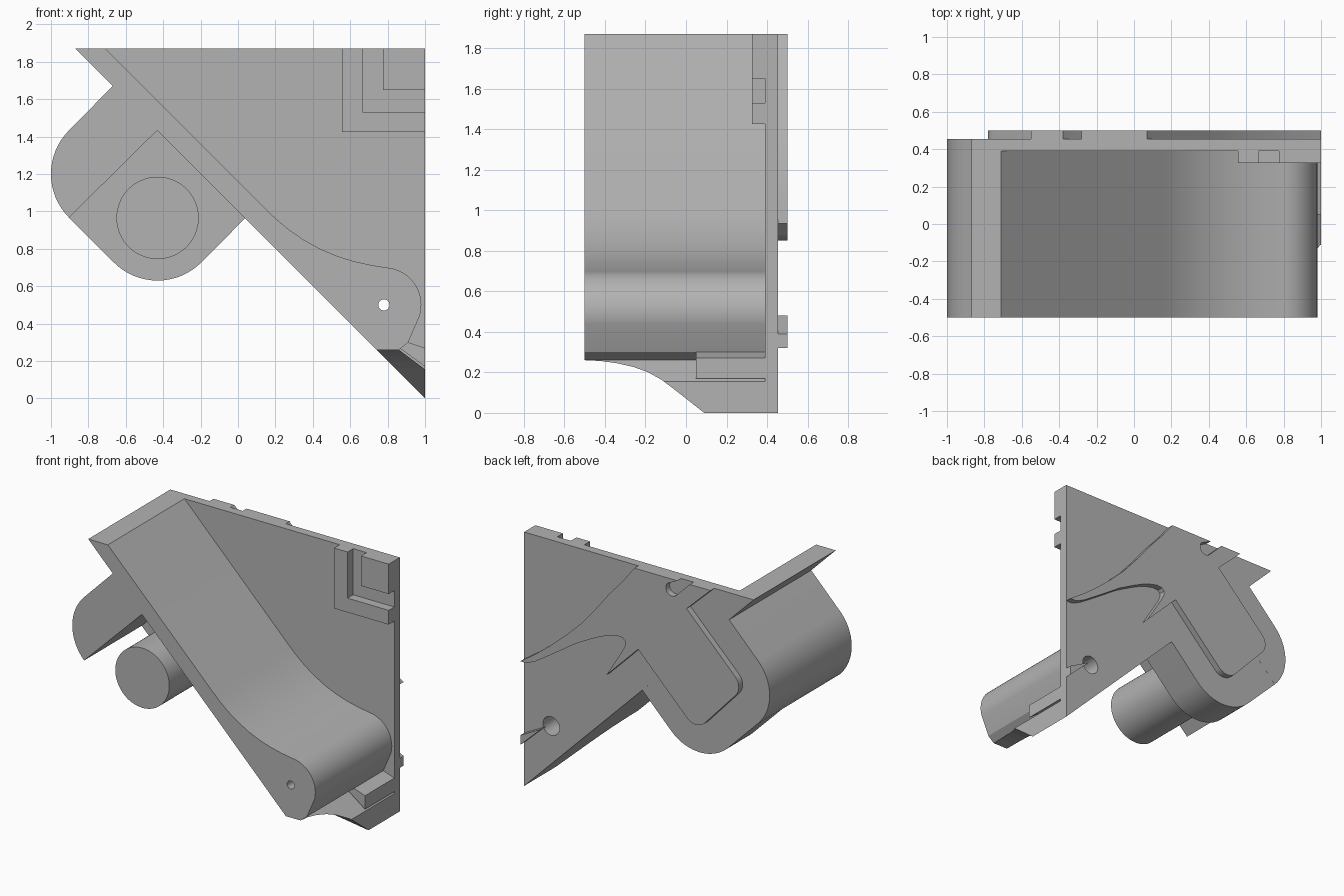
import bpy, bmesh, math

if "Cube" in bpy.data.objects:
    bpy.data.objects.remove(bpy.data.objects["Cube"], do_unlink=True)

grey = bpy.data.materials.new("plain_grey")
grey.use_nodes = True
colour = (0.45, 0.45, 0.45, 1)
grey.diffuse_color = colour
grey.node_tree.nodes["Principled BSDF"].inputs["Base Color"].default_value = colour

TOP = 1.87
BACK = 0.455


def arc(cx, cz, r, start, end, steps=16):
    """Points on an arc, angles in degrees."""
    angles = [math.radians(start + (end - start) * i / steps) for i in range(steps + 1)]
    return [(cx + r * math.cos(a), cz + r * math.sin(a)) for a in angles]


def prism(name, outline, low, high, axis="y"):
    """Extrude an outline along y (outline in x, z) or along x (outline in y, z)."""
    bm = bmesh.new()
    place = (lambda p, d: (p[0], d, p[1])) if axis == "y" else (lambda p, d: (d, p[0], p[1]))
    face = bm.faces.new([bm.verts.new(place(p, low)) for p in outline])
    moved = bmesh.ops.extrude_face_region(bm, geom=[face])["geom"]
    shift = place((0, 0), high - low)
    bmesh.ops.translate(bm, vec=shift, verts=[g for g in moved if isinstance(g, bmesh.types.BMVert)])
    bmesh.ops.recalc_face_normals(bm, faces=bm.faces)
    mesh = bpy.data.meshes.new(name)
    bm.to_mesh(mesh)
    bm.free()
    mesh.materials.append(grey)
    obj = bpy.data.objects.new(name, mesh)
    bpy.context.collection.objects.link(obj)
    return obj


def cut(obj, *cutters):
    for cutter in cutters:
        mod = obj.modifiers.new("cut", "BOOLEAN")
        mod.operation = "DIFFERENCE"
        mod.solver = "EXACT"
        mod.object = cutter


def hide(obj):
    obj.hide_render = True
    obj.hide_viewport = True


# Thin triangular back plate
plate = prism("back_plate", [(-0.87, TOP), (1, TOP), (1, 0)], 0.39, BACK)

# Sloping arm with a rounded end
arm_outline = [(-0.87, TOP), (-0.71, TOP), (0.14, 1.02), (0.2, 0.963), (0.27, 0.904),
               (0.35, 0.849), (0.44, 0.799), (0.53, 0.761), (0.62, 0.733), (0.71, 0.713)]
arm_outline += arc(0.78, 0.5, 0.2, 85, -18) + [(0.91, 0.3), (0.86, 0.26), (0.74, 0.26)]
arm = prism("sloping_arm", arm_outline, -0.5, 0.42)

# Hooked arm above the peg
left_arc = arc(-0.67, 1.2, 0.33, 135, 225)
prism("hook_arm", [(-0.62, 1.62), (-0.67, 1.67)] + left_arc
      + [(-0.43, 1.435), (0.04, 0.965), (0.06, 0.98)], -0.5, BACK)

# Rounded lobe that carries the peg
prism("peg_lobe", left_arc + arc(-0.43, 0.96, 0.33, 225, 315)
      + [(0.04, 0.965), (-0.6, 1.6), (-0.67, 1.67)], 0.17, BACK - 0.0005)
prism("peg", arc(-0.43, 0.965, 0.22, 0, 354, 59), -0.5, 0.2)

# Foot with a hollowed front
foot = prism("foot", [(0.74, 0.26), (0.86, 0.26), (1, 0.155), (1, 0)], -0.5, 0.44)
hollow = prism("foot_hollow_cutter",
               [(-0.6, 0.263), (-0.5, 0.26), (-0.42, 0.256), (-0.34, 0.245), (-0.26, 0.227),
                (-0.19, 0.202), (-0.12, 0.163), (-0.05, 0.11), (0.09, 0), (0.2, -0.1), (-0.6, -0.1)],
               0.5, 1.2, "x")
cut(foot, hollow)
hide(hollow)
prism("foot_block", [(0.86, 0.272), (0.91, 0.3), (1, 0.27), (1, 0.17)], 0.05, 0.42)

# Pin hole, wider at the back
pin = prism("pin_hole_cutter", arc(0.78, 0.5, 0.03, 0, 345, 23), -0.7, 0.7)
bore = prism("pin_bore_cutter", arc(0.78, 0.5, 0.068, 0, 350, 35), 0.15, 0.7)
for part in (arm, plate):
    cut(part, pin, bore)
hide(pin)
hide(bore)

# Stepped corner: outer angle piece, gap, inner square
prism("corner_angle", [(0.555, TOP), (0.665, TOP), (0.665, 1.53), (1, 1.53),
                       (1, 1.425), (0.555, 1.425)], 0.325, 0.41)
prism("corner_square", [(0.775, TOP), (1, TOP), (1, 1.65), (0.775, 1.65)], 0.325, 0.41)

# Raised back relief: top edge with slot, sweeping wing, then the rounded bar
relief = [(-0.55, TOP), (-0.38, TOP)] + arc(-0.235, 1.795, 0.05, 225, 405, 10)
relief += [(-0.28, TOP), (0.07, TOP), (0.16, 1.755), (0.27, 1.63), (0.39, 1.48), (0.51, 1.34),
           (0.63, 1.225), (0.756, 1.115), (0.87, 1.025), (1, 0.935)]
relief += [(0.95, 0.935), (0.88, 0.965), (0.78, 1.03), (0.675, 1.1), (0.55, 1.185), (0.43, 1.25),
           (0.35, 1.29), (0.27, 1.32), (0.21, 1.335), (0.165, 1.33), (0.145, 1.31), (0.145, 1.28),
           (0.17, 1.23), (0.30, 1.02), (0.04, 1.28)]
relief += arc(-0.43, 0.95, 0.1, 315, 225, 10) + arc(-0.68, 1.22, 0.1, 225, 135, 10)
relief += [(-0.355, 1.685)]
prism("back_relief", relief, 0.44, 0.5)
prism("back_pointer", [(0.83, 0.48), (1, 0.39), (1, 0.32)], 0.44, 0.5)

# Smooth the curved walls, keep the corners sharp
bpy.ops.object.select_all(action="DESELECT")
for obj in bpy.context.scene.objects:
    if obj.type == "MESH" and not obj.hide_render:
        obj.select_set(True)
        bpy.context.view_layer.objects.active = obj
bpy.ops.object.shade_smooth_by_angle(angle=math.radians(25))
